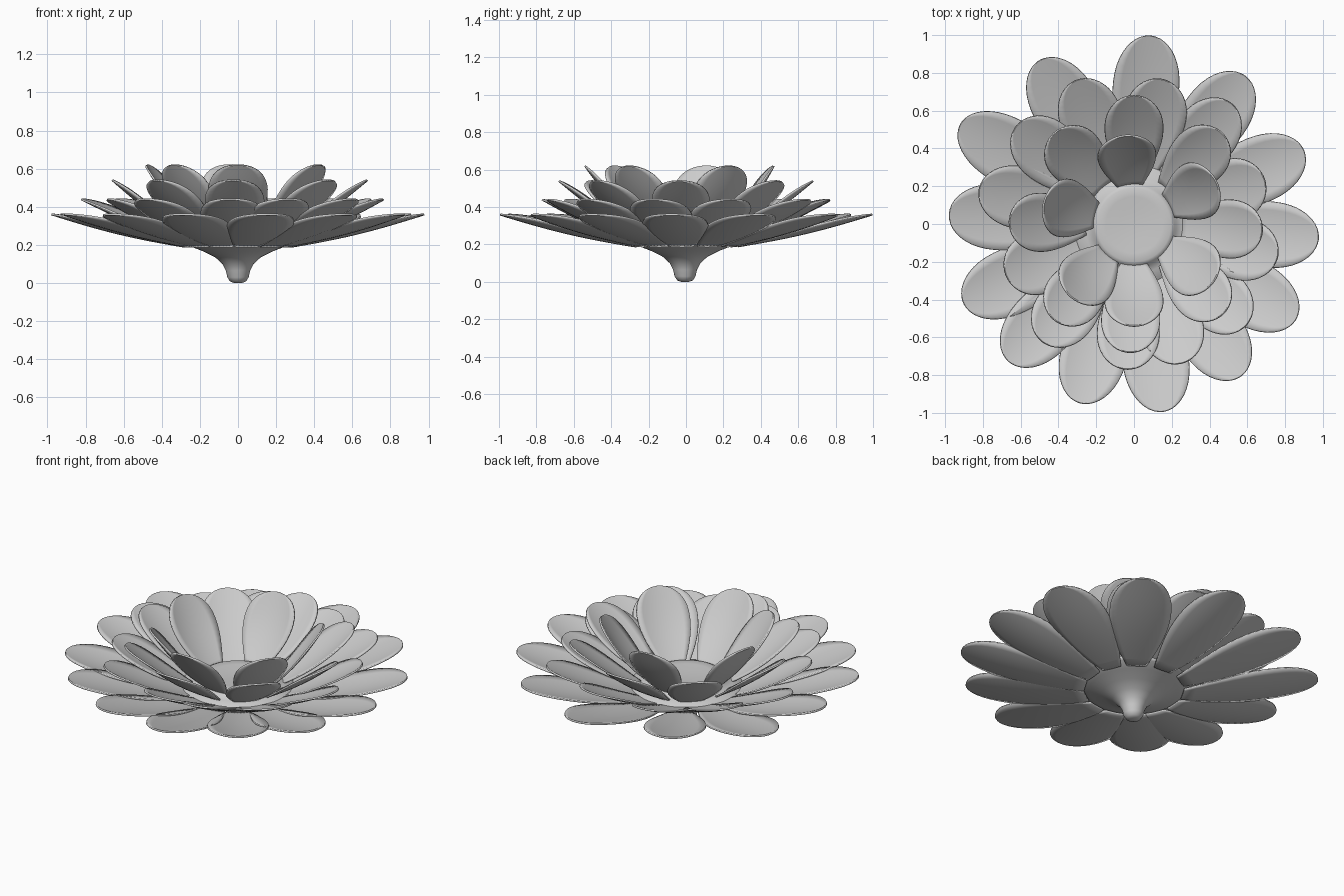
import bpy, math
from mathutils import Vector

if "Cube" in bpy.data.objects:
    bpy.data.objects.remove(bpy.data.objects["Cube"])

def finish(name, verts, faces, thickness=0):
    me = bpy.data.meshes.new(name)
    me.from_pydata(verts, [], faces)
    me.update()
    ob = bpy.data.objects.new(name, me)
    bpy.context.collection.objects.link(ob)
    for p in me.polygons:
        p.use_smooth = True
    if thickness:
        m = ob.modifiers.new("thickness", 'SOLIDIFY')
        m.thickness = thickness
        m.offset = 0
    return ob

def half_width(t, base):
    # narrow base, widest at 62 percent, rounded tip
    if t < 0.62:
        return base + (1 - base) * math.sin(math.pi / 2 * t / 0.62)
    return max(0.03, math.sqrt(max(0, 1 - ((t - 0.62) / 0.38) ** 2.2)))

def petal_ring(name, petals, r0, z0, z1, width, base, cup, sag):
    """petals: (tip angle in degrees, tip radius)"""
    NU, NV = 18, 8
    verts, faces = [], []
    for ang, r1 in petals:
        a = math.radians(ang)
        out = Vector((math.cos(a), math.sin(a), 0))
        side = Vector((-math.sin(a), math.cos(a), 0))
        p0 = out * r0 + Vector((0, 0, z0))
        p1 = out * r1 + Vector((0, 0, z1))
        axis = p1 - p0
        normal = axis.cross(side).normalized()
        if normal.z < 0:
            normal.negate()
        start = len(verts)
        for i in range(NU + 1):
            t = math.sin(math.pi / 2 * i / NU)
            w = half_width(t, base)
            for j in range(NV + 1):
                s = 2 * j / NV - 1
                h = cup * (w * s) ** 2 - sag * math.sin(math.pi * t)
                verts.append(p0 + axis * t + side * (s * w * width / 2) + normal * h)
        for i in range(NU):
            for j in range(NV):
                k = start + i * (NV + 1) + j
                faces.append((k, k + NV + 1, k + NV + 2, k + 1))
    return finish(name, verts, faces, 0.01)

# Receptacle: short stem flaring to a wide cup with a raised central disc
profile = [(0.02, 0.0), (0.042, 0.008), (0.056, 0.03), (0.064, 0.065), (0.082, 0.1),
           (0.12, 0.135), (0.18, 0.165), (0.25, 0.192), (0.31, 0.215), (0.325, 0.228),
           (0.315, 0.24), (0.26, 0.25), (0.225, 0.265), (0.212, 0.285), (0.195, 0.293),
           (0.15, 0.29), (0.08, 0.285), (0.02, 0.283)]
N = 48
verts = [(r * math.cos(2 * math.pi * k / N), r * math.sin(2 * math.pi * k / N) - 0.005, z)
         for r, z in profile for k in range(N)]
faces = [(i * N + k, i * N + (k + 1) % N, (i + 1) * N + (k + 1) % N, (i + 1) * N + k)
         for i in range(len(profile) - 1) for k in range(N)]
faces += [tuple(reversed(range(N))), tuple(range(len(verts) - N, len(verts)))]
finish("receptacle", verts, faces)

# Outer, nearly flat petals
petal_ring("outer_petals",
           [(85, 1.0), (53, 0.98), (23.5, 0.98), (-4.5, 0.98), (-30.5, 0.995), (-55, 0.985),
            (-81, 1.005), (-107, 0.99), (-132.5, 0.985), (-155, 0.995), (177, 0.98),
            (150, 1.06), (120, 1.0)],
           0.28, 0.19, 0.36, 0.35, 0.32, 0.025, 0.015)

# Second ring
petal_ring("middle_outer_petals",
           [(79, 0.78), (51, 0.82), (19, 0.73), (-13, 0.78), (-42, 0.8), (-70, 0.78),
            (-93, 0.77), (-128, 0.79), (-158, 0.73), (167, 0.84), (140, 0.81), (112, 0.82)],
           0.27, 0.215, 0.44, 0.33, 0.33, 0.025, 0.015)

# Third ring
petal_ring("middle_inner_petals",
           [(90, 0.68), (46, 0.67), (-3, 0.68), (-45, 0.67), (-92, 0.68), (-130, 0.66),
            (179, 0.66), (131, 0.64)],
           0.24, 0.235, 0.54, 0.31, 0.36, 0.025, 0.015)

# Innermost, steepest petals
petal_ring("inner_petals",
           [(96, 0.47), (28, 0.49), (-36, 0.52), (-90, 0.54), (-131, 0.51), (167, 0.49)],
           0.2, 0.26, 0.62, 0.31, 0.4, 0.025, 0.02)
